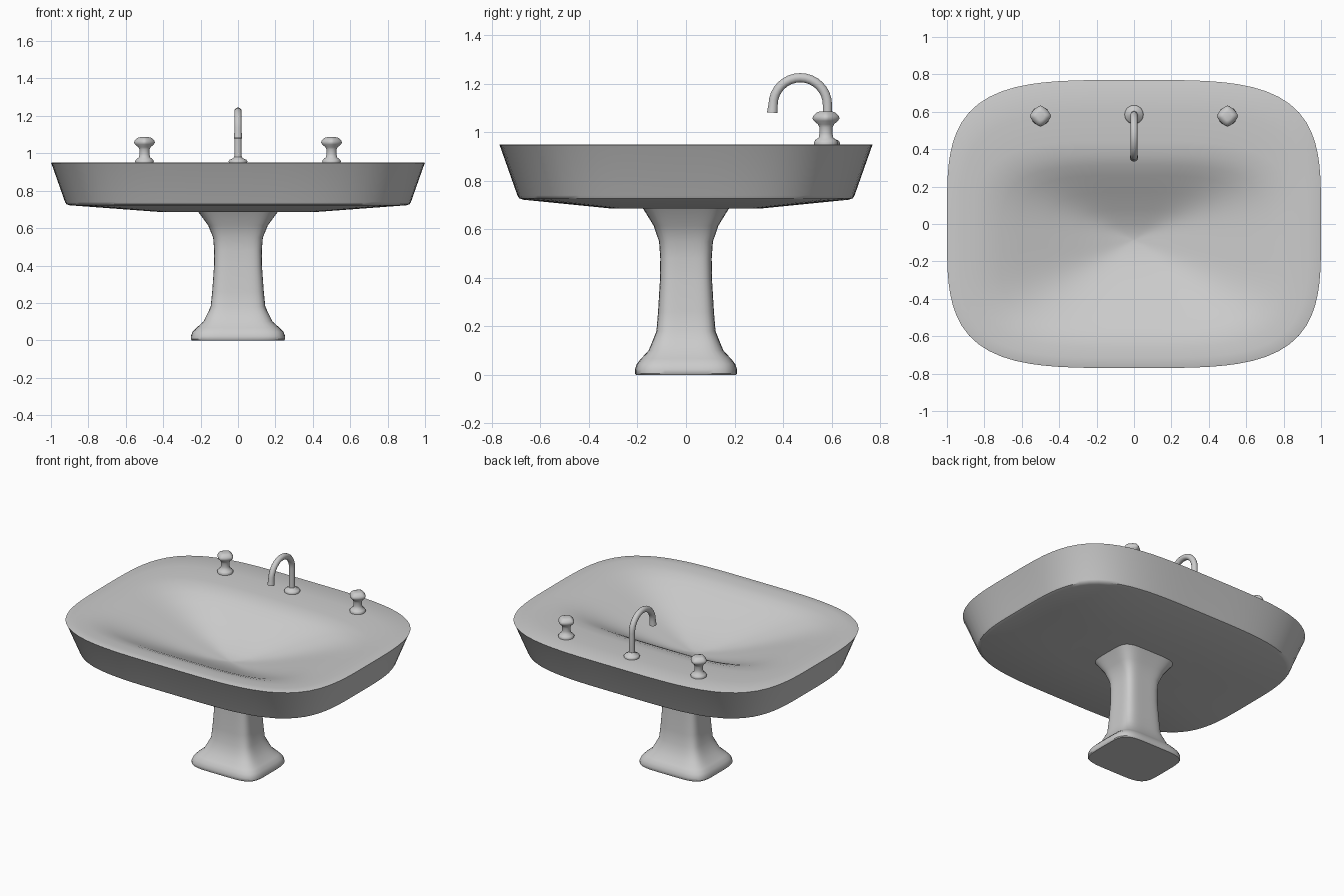
import bpy, bmesh, math

if "Cube" in bpy.data.objects:
    bpy.data.objects.remove(bpy.data.objects["Cube"])


def ring(hx, hy, z, n, cx=0, cy=0, count=64):
    """Superellipse outline: n=2 round, n>2 squarish, n<2 diamond."""
    pts = []
    for i in range(count):
        a = 2 * math.pi * i / count
        c, s = math.cos(a), math.sin(a)
        r = (abs(c) ** n + abs(s) ** n) ** (-1 / n)
        pts.append((cx + hx * r * c, cy + hy * r * s, z))
    return pts


def smooth(obj, angle):
    bpy.ops.object.select_all(action='DESELECT')
    bpy.context.view_layer.objects.active = obj
    obj.select_set(True)
    bpy.ops.object.shade_smooth_by_angle(angle=math.radians(angle))


def loft(name, rings, angle=40):
    bm = bmesh.new()
    loops = [[bm.verts.new(p) for p in r] for r in rings]
    for a, b in zip(loops, loops[1:]):
        k = len(a)
        for i in range(k):
            j = (i + 1) % k
            bm.faces.new((a[i], a[j], b[j], b[i]))
    bm.faces.new(loops[0][::-1])
    bm.faces.new(loops[-1])
    bmesh.ops.recalc_face_normals(bm, faces=bm.faces)
    mesh = bpy.data.meshes.new(name)
    bm.to_mesh(mesh)
    bm.free()
    obj = bpy.data.objects.new(name, mesh)
    bpy.context.collection.objects.link(obj)
    smooth(obj, angle)
    return obj


# Basin: underside and flared outer wall, then the hollow (half x, front y, back y, z)
basin = [(0.40, -0.30, 0.30, 0.685), (0.90, -0.67, 0.67, 0.722),
         (0.918, -0.688, 0.688, 0.728), (0.925, -0.695, 0.695, 0.74),
         (0.997, -0.767, 0.767, 0.944), (1.00, -0.77, 0.77, 0.948),
         (0.995, -0.765, 0.765, 0.95), (0.93, -0.715, 0.60, 0.95),
         (0.86, -0.66, 0.44, 0.947), (0.79, -0.61, 0.37, 0.938),
         (0.71, -0.56, 0.315, 0.918), (0.62, -0.50, 0.26, 0.889),
         (0.46, -0.39, 0.17, 0.835), (0.30, -0.28, 0.08, 0.784),
         (0.15, -0.18, 0.00, 0.745), (0.06, -0.12, -0.05, 0.73),
         (0.01, -0.09, -0.08, 0.726)]
loft("basin", [ring(hx, (b - f) / 2, z, 3.8, cy=(f + b) / 2, count=96)
               for hx, f, b, z in basin])

# Pedestal: squarish column flaring at foot and head
pedestal = [(0.247, 0.0), (0.252, 0.006), (0.252, 0.022), (0.243, 0.045),
            (0.222, 0.067), (0.185, 0.10), (0.165, 0.14), (0.146, 0.18),
            (0.138, 0.26), (0.128, 0.40), (0.127, 0.48), (0.133, 0.55),
            (0.160, 0.615), (0.215, 0.69)]
loft("pedestal", [ring(w, w * 0.835, z, 5) for w, z in pedestal])

# Tap handles: round flange and stem with a diamond-shaped knob
handle = [(0.048, 0.945, 2), (0.050, 0.958, 2), (0.044, 0.968, 2),
          (0.030, 0.978, 2), (0.027, 0.995, 2), (0.027, 1.020, 2),
          (0.033, 1.033, 1.8), (0.050, 1.047, 1.5), (0.056, 1.058, 1.4),
          (0.052, 1.068, 1.4), (0.038, 1.082, 1.4), (0.024, 1.086, 1.5)]
for side, x in (("left", -0.5), ("right", 0.5)):
    loft(side + "_tap_handle",
         [ring(r, r, z, n, x, 0.577, 32) for r, z, n in handle], 50)

# Spout flange
flange = [(0.048, 0.945), (0.050, 0.957), (0.044, 0.966), (0.026, 0.973), (0.018, 0.985)]
loft("spout_flange", [ring(r, r, z, 2, 0, 0.585, 32) for r, z in flange], 50)

# Gooseneck spout: swept tube, slightly wider at the outlet
path = [(0.583, 0.95, 1), (0.583, 1.03, 1)]
for i in range(17):
    a = math.pi * i / 16
    path.append((0.471 + 0.112 * math.cos(a), 1.113 + 0.112 * math.sin(a), 1))
path += [(0.357, 1.095, 1.1), (0.356, 1.081, 1.15)]
curve = bpy.data.curves.new("spout", 'CURVE')
curve.dimensions = '3D'
curve.bevel_depth = 0.0195
curve.bevel_resolution = 5
curve.use_fill_caps = True
spline = curve.splines.new('POLY')
spline.points.add(len(path) - 1)
for p, (y, z, r) in zip(spline.points, path):
    p.co = (0, y, z, 1)
    p.radius = r
spline.use_smooth = True
spout = bpy.data.objects.new("spout", curve)
bpy.context.collection.objects.link(spout)
